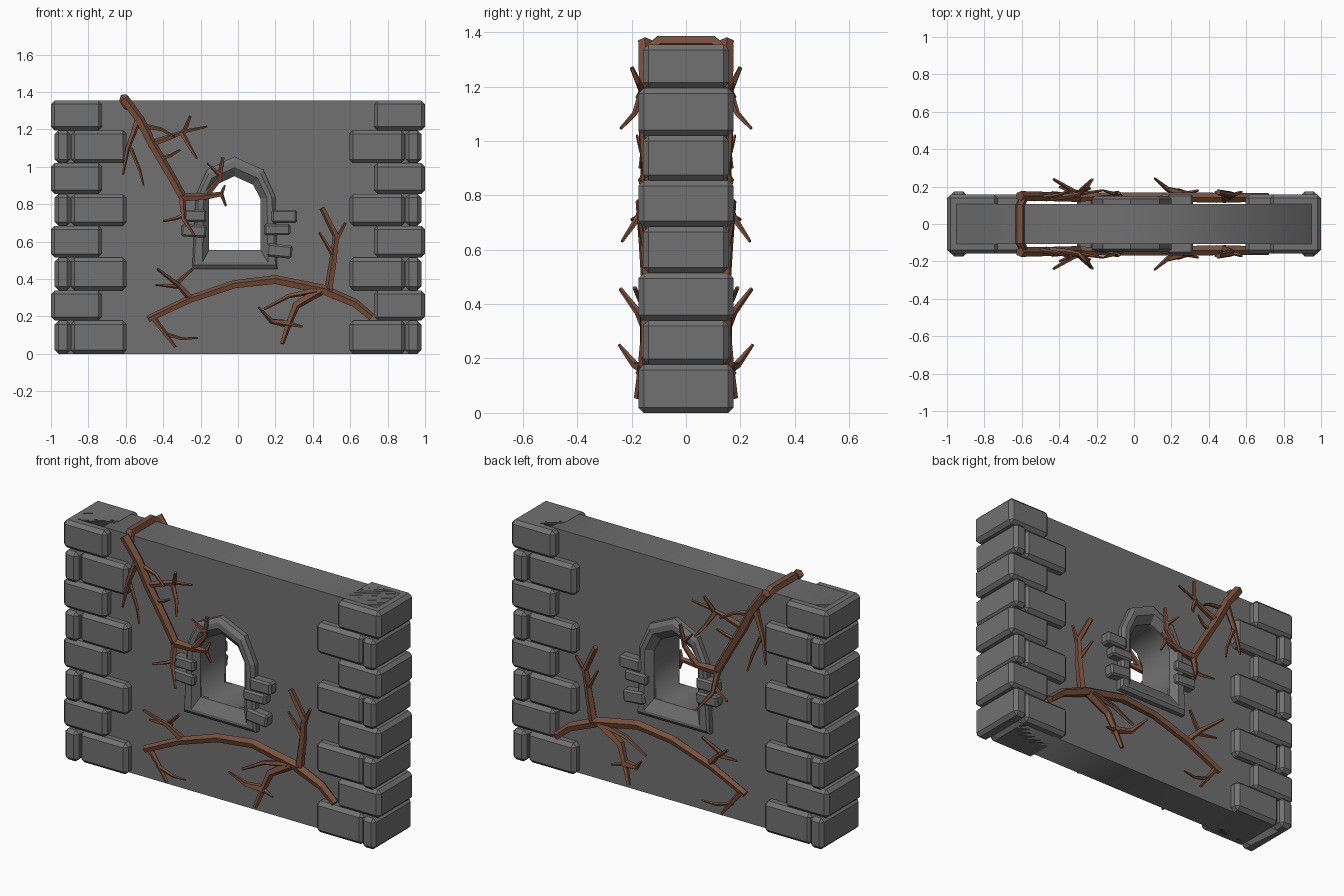
import bpy, bmesh, math
from mathutils import Vector, Matrix

if "Cube" in bpy.data.objects:
    bpy.data.objects.remove(bpy.data.objects["Cube"])


def material(name, col):
    m = bpy.data.materials.new(name)
    m.diffuse_color = (*col, 1)
    m.use_nodes = True
    m.node_tree.nodes["Principled BSDF"].inputs["Base Color"].default_value = m.diffuse_color
    return m


STONE = material("grey stone", (0.165, 0.165, 0.165))
BARK = material("brown bark", (0.19, 0.08, 0.045))


def finish(bm, name, mat):
    bmesh.ops.recalc_face_normals(bm, faces=bm.faces)
    me = bpy.data.meshes.new(name)
    bm.to_mesh(me)
    bm.free()
    me.materials.append(mat)
    ob = bpy.data.objects.new(name, me)
    bpy.context.collection.objects.link(ob)
    return ob


def block(bm, x0, x1, y0, y1, z0, z1, bev=0.018, tilt=0):
    """Chamfered stone, tilted in the wall plane."""
    t = bmesh.new()
    bmesh.ops.create_cube(t, size=1)
    bmesh.ops.scale(t, vec=(x1 - x0, y1 - y0, z1 - z0), verts=t.verts)
    bmesh.ops.bevel(t, geom=t.edges[:], offset=bev, segments=1, affect='EDGES')
    mid = Matrix.Translation(((x0 + x1) / 2, (y0 + y1) / 2, (z0 + z1) / 2))
    t.transform(mid @ Matrix.Rotation(math.radians(tilt), 4, 'Y'))
    me = bpy.data.meshes.new("tmp")
    t.to_mesh(me)
    t.free()
    bm.from_mesh(me)
    bpy.data.meshes.remove(me)


# Window outlines (x, z): inner edge, two ridges, outer edge
INNER = [(-.155, .555), (-.155, .84), (-.115, .905), (-.02, .95), (.08, .905), (.12, .83), (.12, .555)]
RIDGE1 = [(-.19, .49), (-.185, .845), (-.14, .94), (-.02, .995), (.105, .94), (.155, .835), (.16, .49)]
RIDGE2 = [(-.235, .475), (-.21, .85), (-.155, .965), (-.02, 1.03), (.12, .965), (.18, .84), (.2, .475)]
OUTER = [(-.245, .455), (-.225, .85), (-.165, .985), (-.02, 1.055), (.135, .985), (.2, .84), (.21, .455)]

# Wall panel with the window hole, as a filled flat curve
cu = bpy.data.curves.new("wall_outline", 'CURVE')
cu.dimensions = '2D'
cu.fill_mode = 'BOTH'
cu.extrude = 0.107
for pts in ([(-.95, 0), (.95, 0), (.95, 1.355), (-.95, 1.355)], INNER):
    sp = cu.splines.new('POLY')
    sp.points.add(len(pts) - 1)
    for p, (x, z) in zip(sp.points, pts):
        p.co = (x, z, 0, 1)
    sp.use_cyclic_u = True
tmp = bpy.data.objects.new("wall_outline", cu)
bpy.context.collection.objects.link(tmp)
dg = bpy.context.evaluated_depsgraph_get()
me = bpy.data.meshes.new_from_object(tmp.evaluated_get(dg))
bpy.data.objects.remove(tmp)
bm = bmesh.new()
bm.from_mesh(me)
bmesh.ops.remove_doubles(bm, verts=bm.verts, dist=1e-5)
bm.transform(Matrix.Rotation(math.pi / 2, 4, 'X'))
finish(bm, "wall_panel", STONE)

# Window surround on both faces
for s, name in ((-1, "window_frame_front"), (1, "window_frame_back")):
    bm = bmesh.new()
    rings = [[bm.verts.new((x, s * y, z)) for x, z in loop]
             for loop, y in ((INNER, .1), (INNER, .115), (RIDGE1, .15), (RIDGE2, .15), (OUTER, .135), (OUTER, .1))]
    n = len(INNER)
    rings.append(rings[0])
    for a, b in zip(rings, rings[1:]):
        for i in range(n):
            j = (i + 1) % n
            bm.faces.new((a[i], a[j], b[j], b[i]))
    finish(bm, name, STONE)

# Small stones beside the window
bm = bmesh.new()
for x0, x1, z0, z1, tilt in ((.18, .315, .70, .77, 0), (.14, .28, .635, .695, 0), (.155, .29, .515, .585, 6),
                             (-.3, -.17, .705, .77, 0), (-.305, -.17, .625, .69, 3)):
    for y0, y1 in ((-.16, -.09), (.09, .16)):
        block(bm, x0, x1, y0, y1, z0, z1, 0.01, tilt)
finish(bm, "window_side_stones", STONE)

# Alternating corner stones at both ends
ROWS = [0, .178, .34, .515, .685, .855, 1.02, 1.195, 1.355]
for s, name in ((-1, "left_corner_stones"), (1, "right_corner_stones")):
    bm = bmesh.new()
    for i in range(8):
        z0, z1 = ROWS[i], ROWS[i + 1]
        if i % 2:
            parts = [(.727, 1.0, .158)]
        else:
            parts = [(.895, .98, .175), (.595, .893, .158)]
        for a, b, y in parts:
            x0, x1 = sorted((s * a, s * b))
            block(bm, x0, x1, -y, y, z0, z1, 0.02)
    finish(bm, name, STONE)


def tube(bm, pts, r0, r1, ref=(0, 1, 0), n=5):
    """Tapered five-sided branch along points."""
    P = [Vector(p) for p in pts]
    ref = Vector(ref)
    rings = []
    for i, p in enumerate(P):
        t = (P[min(i + 1, len(P) - 1)] - P[max(i - 1, 0)]).normalized()
        u = t.cross(ref).normalized()
        v = u.cross(t)
        r = r0 + (r1 - r0) * i / (len(P) - 1)
        rings.append([bm.verts.new(p + r * (math.cos(a) * u + math.sin(a) * v))
                      for a in (math.tau * k / n for k in range(n))])
    for a, b in zip(rings, rings[1:]):
        for k in range(n):
            bm.faces.new((a[k], a[(k + 1) % n], b[(k + 1) % n], b[k]))
    bm.faces.new(rings[0])
    bm.faces.new(rings[-1])


# Branches: start radius, end radius, start depth, end depth, (x, z) points
UPPER = [
    (.027, .024, .15, .14, [(-.61, 1.365), (-.525, 1.25), (-.46, 1.12), (-.365, .96), (-.295, .835)]),
    (.025, .013, .14, .165, [(-.305, .835), (-.175, .84), (-.08, .855)]),
    (.02, .006, .14, .16, [(-.535, 1.25), (-.59, 1.1), (-.615, .96)]),
    (.012, .005, .15, .17, [(-.575, 1.1), (-.525, .98), (-.505, .9)]),
    (.02, .006, .14, .18, [(-.47, 1.12), (-.36, 1.16), (-.28, 1.19), (-.165, 1.215)]),
    (.014, .008, .16, .2, [(-.29, 1.18), (-.255, 1.27)]),
    (.015, .006, .16, .24, [(-.3, 1.18), (-.255, 1.1), (-.22, 1.045)]),
    (.015, .006, .14, .18, [(-.51, 1.22), (-.41, 1.2), (-.34, 1.16)]),
    (.014, .006, .14, .17, [(-.43, 1.04), (-.36, 1.06), (-.31, 1.09)]),
    (.02, .006, .14, .235, [(-.3, .84), (-.29, .72), (-.23, .63)]),
    (.014, .006, .15, .2, [(-.28, .75), (-.33, .725), (-.4, .71)]),
    (.018, .01, .15, .165, [(-.175, .84), (-.1, .93), (-.08, 1.05)]),
    (.012, .005, .16, .18, [(-.1, .96), (-.165, 1.02)]),
    (.012, .006, .165, .15, [(-.09, .855), (-.065, .79)]),
    (.012, .006, .165, .15, [(-.09, .85), (-.07, .9)]),
]
LOWER = [
    (.02, .028, .15, .14, [(-.48, .185), (-.26, .29), (-.02, .37), (.2, .395), (.49, .335)]),
    (.028, .022, .14, .145, [(.47, .335), (.625, .27), (.715, .195)]),
    (.024, .016, .14, .17, [(.485, .34), (.51, .5), (.525, .63), (.45, .78)]),
    (.015, .008, .15, .17, [(.52, .6), (.575, .7)]),
    (.015, .006, .15, .17, [(.51, .53), (.435, .65)]),
    (.028, .012, .14, .18, [(.44, .34), (.31, .26), (.27, .16), (.235, .055)]),
    (.024, .006, .155, .245, [(.28, .16), (.18, .175), (.11, .25)]),
    (.018, .008, .15, .16, [(.42, .34), (.27, .31), (.14, .24)]),
    (.014, .006, .16, .18, [(.27, .16), (.345, .145)]),
    (.02, .008, .14, .24, [(-.25, .295), (-.32, .37), (-.43, .455)]),
    (.014, .008, .15, .19, [(-.33, .375), (-.235, .46)]),
    (.014, .006, .15, .17, [(-.31, .36), (-.44, .37)]),
    (.018, .008, .145, .16, [(-.46, .2), (-.39, .11), (-.335, .035)]),
    (.012, .005, .15, .165, [(-.4, .11), (-.3, .08), (-.215, .085)]),
]
for group, branches in (("upper_vine", UPPER), ("lower_vine", LOWER)):
    for s, side in ((-1, "front"), (1, "back")):
        bm = bmesh.new()
        for r0, r1, y0, y1, pts in branches:
            m = len(pts) - 1
            tube(bm, [(x, s * (y0 + (y1 - y0) * (i / m) ** 1.5), z) for i, (x, z) in enumerate(pts)], r0, r1)
        finish(bm, f"{group}_{side}", BARK)

# Stem passing over the top of the wall
bm = bmesh.new()
tube(bm, [(-.585, -.15, 1.32), (-.61, -.1, 1.365), (-.61, .1, 1.365), (-.585, .15, 1.32)], .026, .026, (1, 0, 0))
finish(bm, "vine_over_top", BARK)
